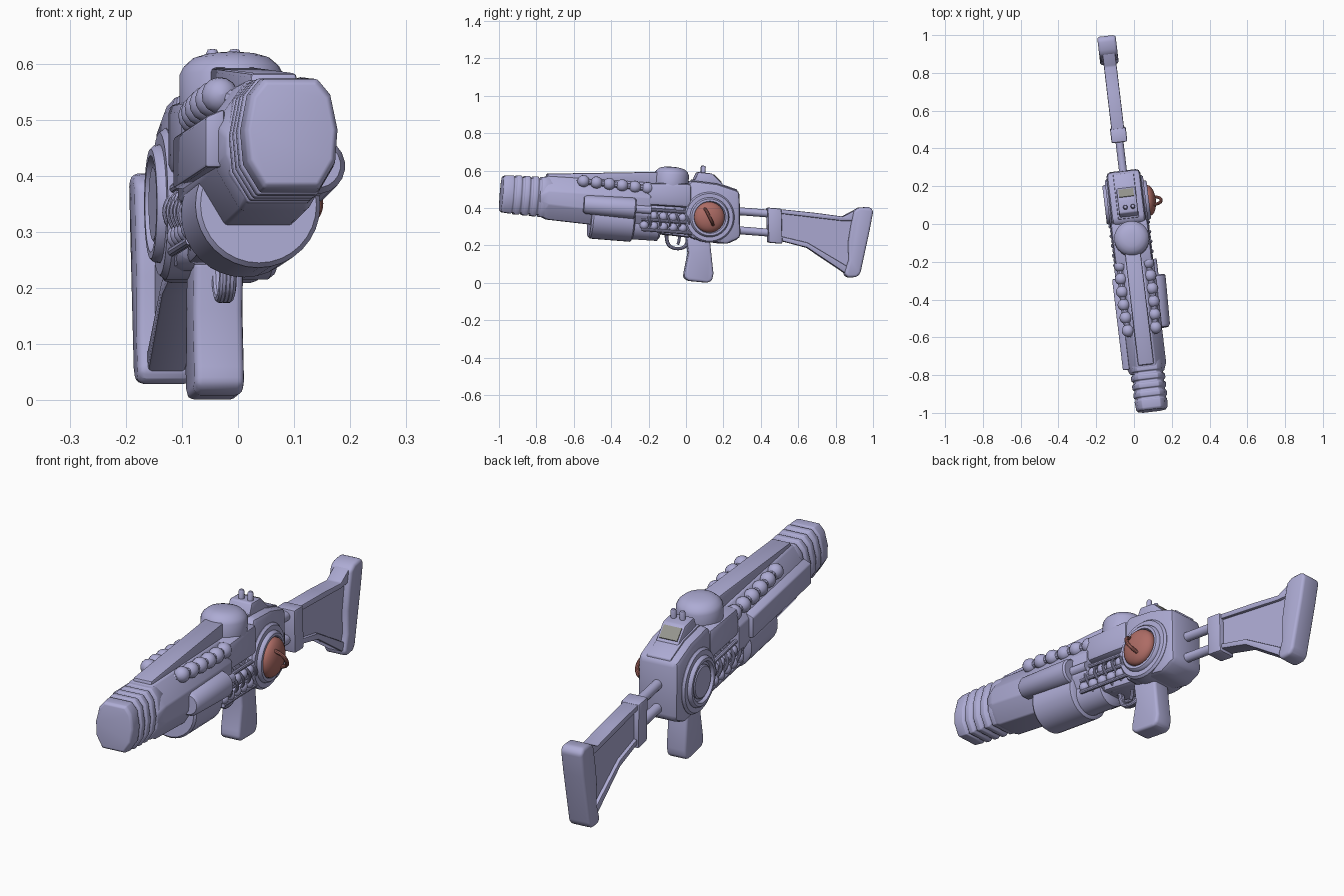
import bpy, bmesh, math
from mathutils import Vector as V, Matrix

if "Cube" in bpy.data.objects:
    bpy.data.objects.remove(bpy.data.objects["Cube"])

PITCH = math.radians(4.5)
AX = V((0, -math.cos(PITCH), math.sin(PITCH)))     # muzzle direction
UP = V((0, math.sin(PITCH), math.cos(PITCH)))
X = V((1, 0, 0))
PLACE = Matrix.Translation((-0.025, 0, 0)) @ Matrix.Rotation(math.radians(6.8), 4, 'Z')


def material(name, col):
    m = bpy.data.materials.new(name)
    m.diffuse_color = (*col, 1)
    m.use_nodes = True
    m.node_tree.nodes["Principled BSDF"].inputs["Base Color"].default_value = m.diffuse_color
    return m


BODY = material("blue_grey", (0.42, 0.41, 0.66))
RED = material("red", (0.42, 0.15, 0.13))
PANEL = material("panel", (0.3, 0.3, 0.27))


def finish(ob, bevel=0, mat=None, seg=2):
    bpy.context.collection.objects.link(ob)
    ob.matrix_world = PLACE
    if bevel:
        b = ob.modifiers.new("bevel", 'BEVEL')
        b.width, b.segments, b.limit_method = bevel, seg, 'ANGLE'
    ob.data.materials.append(mat or BODY)
    bpy.ops.object.select_all(action='DESELECT')
    ob.select_set(True)
    bpy.context.view_layer.objects.active = ob
    bpy.ops.object.convert(target='MESH')
    bpy.ops.object.shade_smooth_by_angle(angle=math.radians(35))
    return ob


def loft(name, rings, bevel=0, mat=None, seg=2):
    """Skin a list of equal-length point rings and cap both ends."""
    bm = bmesh.new()
    vs = [[bm.verts.new(p) for p in r] for r in rings]
    n = len(vs[0])
    for a, b in zip(vs, vs[1:]):
        for i in range(n):
            bm.faces.new((a[i], a[(i + 1) % n], b[(i + 1) % n], b[i]))
    bm.faces.new(vs[0])
    bm.faces.new(vs[-1])
    bmesh.ops.recalc_face_normals(bm, faces=bm.faces)
    me = bpy.data.meshes.new(name)
    bm.to_mesh(me)
    bm.free()
    return finish(bpy.data.objects.new(name, me), bevel, mat, seg)


def prism(name, pts, x0, x1, bevel=0.008, mat=None, seg=2):
    return loft(name, [[V((x, y, z)) for y, z in pts] for x in (x0, x1)], bevel, mat, seg)


def lathe(name, origin, axis, prof, n=32, mat=None, bevel=0):
    """prof is (distance along axis, radius)."""
    o, a = V(origin), V(axis).normalized()
    u = a.orthogonal().normalized()
    w = a.cross(u)
    ang = [2 * math.pi * i / n for i in range(n)]
    return loft(name, [[o + a * t + (u * math.cos(k) + w * math.sin(k)) * max(r, .0005) for k in ang]
                       for t, r in prof], bevel, mat)


def rod(name, a, b, r, n=16):
    a, b = V(a), V(b)
    return lathe(name, a, b - a, [(0, r), ((b - a).length, r)], n)


def ball(name, c, r, axis=AX):
    prof = [(-r * math.cos(k * math.pi / 8), r * math.sin(k * math.pi / 8)) for k in range(9)]
    return lathe(name, c, axis, prof, 14)


def tube(name, pts, r, mat=None):
    cu = bpy.data.curves.new(name, 'CURVE')
    cu.dimensions, cu.bevel_depth, cu.bevel_resolution = '3D', r, 3
    s = cu.splines.new('NURBS')
    s.points.add(len(pts) - 1)
    for p, q in zip(s.points, pts):
        p.co = (*q, 1)
    s.use_endpoint_u, s.order_u, s.resolution_u = True, 3, 6
    return finish(bpy.data.objects.new(name, cu), 0, mat)


def mirror_half(half):
    return half + [(-x, z) for x, z in reversed(half)]


# muzzle: ribbed collar with a softly faceted section
SECTION = mirror_half([(.05, .104), (.074, .075), (.087, .01), (.082, -.05), (.052, -.1)])


def muzzle_ring(y, s):
    c = V((.003, y, .395 - .079 * y))
    return [c + X * x * s + UP * z * s for x, z in SECTION]


steps = [(-.995, .88), (-.985, .96), (-.94, 1)]
for i in range(4):
    y = -.94 + i * .045
    steps += [(y + .004, .93), (y + .014, .93), (y + .018, 1.02 + .01 * i), (y + .041, 1.03 + .01 * i)]
steps.append((-.72, 1))
loft("muzzle", [muzzle_ring(y, s) for y, s in steps], .008)


# barrel body, octagonal, with a chamfered nose
def body_ring(y, top, bot, hw, tw):
    half = [(tw, top), (hw, top - .08), (hw, bot + .08), (tw + .01, bot)]
    return [V((x, y, z)) for x, z in mirror_half(half)]


loft("barrel_body", [body_ring(-.795, .55, .36, .09, .045), body_ring(-.75, .57, .338, .107, .05),
                     body_ring(-.2, .535, .275, .107, .05)], .006)
prism("top_spine", [(-.755, .53), (-.75, .583), (-.13, .593), (-.13, .5), (-.7, .52)], -.042, .042)
prism("rear_barrel", [(-.22, .535), (.02, .53), (.02, .40), (-.22, .415)], -.1, .1, .02)
prism("core", [(-.22, .45), (.02, .45), (.02, .24), (-.22, .27)], -.065, .065, .015)

# beaded hoses along both shoulders
for s, side in ((1, "right"), (-1, "left")):
    line = [V((s * (.074 + .006 * math.sin(i * .6)), -.56 + i * .069, .543 - i * .0075)) for i in range(6)]
    for p in line:
        ball(f"hose_bead_{side}", p, .033)
    tube(f"hose_{side}", [line[0] + V((-s * .03, -.04, -.01))] + line + [line[-1] + V((-s * .03, .06, 0))], .017)

# domed cap in front of the receiver
lathe("dome_cap", (.004, -.085, .48), UP, [(0, .086), (.02, .093), (.1, .093), (.115, .085), (.13, .068),
                                          (.137, .045), (.14, .02), (.14, 0)])

# underslung drums
lathe("lower_drum", (0, -.285, .33), AX, [(0, .1), (.008, .112), (.225, .112), (.235, .104), (.235, 0)], 32)
lathe("rear_drum", (0, -.14, .30), AX, [(0, .06), (.012, .078), (.15, .08)], 28)

# right tapered canister and left long box
lathe("side_canister", (.102, -.285, .397), AX, [(0, .05), (.008, .057), (.265, .05), (.28, .04)], 20)
rod("canister_pipe", (.1, -.29, .395), (.1, -.2, .388), .022)
loft("left_box", [[V((x, y, z + d)) for x, d in ((-.09, .055), (-.125, .04), (-.125, -.05), (-.09, -.05))]
                  for y, z in ((-.765, .465), (-.28, .427))], .006)

# open side cages filled with beads
for s, side in ((1, "right"), (-1, "left")):
    x = s * .09
    for dz in (0, -.055, -.11):
        rod(f"cage_bar_{side}", (x, -.25, .395 + dz), (x, .02, .375 + dz), .009, 10)
    for i in range(5):
        y = -.235 + i * .052
        for dz in (-.027, -.082):
            ball(f"cage_bead_{side}", (s * .082, y, .39 + dz - .075 * (y + .25)), .024)
        tube(f"cage_strap_{side}", [(s * .06, y + .01, .395), (s * .105, y + .016, .365),
                                    (s * .105, y + .036, .31), (s * .06, y + .04, .27)], .006)

# receiver block
prism("receiver", [(-.01, .51), (.02, .548), (.16, .53), (.28, .49), (.285, .24), (.21, .205),
                   (.02, .235), (-.01, .27)], -.09, .09, .022)
prism("receiver_top_plate", [(.03, .52), (.03, .552), (.16, .537), (.27, .498), (.27, .47)], -.055, .055, .005)

# sight base, posts and display panel
prism("sight_base", [(.025, .52), (.06, .592), (.135, .584), (.195, .525), (.19, .5)], -.047, .055, .008)
prism("display_panel", [(.143, .572), (.147, .578), (.187, .539), (.183, .533)], -.037, .043, 0, PANEL)
for x in (-.01, .03):
    lathe("sight_post", (x, .088, .575), UP, [(0, .012), (.042, .012), (.05, .008), (.051, 0)], 14)

# round side housings
for s, side in ((1, "right"), (-1, "left")):
    lathe(f"side_disc_{side}", (0, .115, .35), (s, 0, 0),
          [(0, .135), (.092, .135), (.102, .127), (.102, .106), (.112, .104), (.118, .098), (.118, .086),
           (.105, .08), (.105, 0)], 40)
lathe("left_inner_disc", (0, .115, .35), (-1, 0, 0), [(.1, .07), (.11, .07), (.114, .065), (.114, 0)], 32)

# red dome with its pull loop
lathe("red_dome", (0, .112, .35), X, [(.1, .082)] + [(.115 + .04 * math.sin(a * .157), .082 * math.cos(a * .157))
                                                    for a in range(11)], 32, RED)
tube("red_loop", [(.14, .085, .395), (.17, .09, .385), (.183, .1, .36), (.183, .113, .335),
                  (.165, .125, .315), (.13, .13, .305)], .008, RED)

# grip, trigger and guard
prism("grip", [(.0, .25), (.125, .235), (.132, .17), (.145, .05), (.138, .012), (.115, 0), (.01, .01),
               (-.012, .028), (-.008, .06), (.012, .16)], -.053, .036, .018, None, 3)
guard = [(0, -.105, .262), (0, -.105, .205), (0, -.06, .18), (0, -.01, .185), (0, .012, .22), (0, .01, .262)]
for x in (-.012, -.005, .002):
    tube("trigger_guard", [V(p) + X * x for p in guard], .009)
tube("trigger", [(0, -.04, .265), (0, -.03, .235), (0, -.045, .205)], .008)
prism("trigger_mount", [(-.13, .29), (.02, .29), (.02, .245), (-.13, .255)], -.04, .04)

# stock rods and collar
rod("stock_rod_upper", (0, .25, .385), (0, .47, .368), .021)
rod("stock_rod_lower", (0, .25, .283), (0, .47, .266), .021)
prism("stock_collar", [(.435, .402), (.51, .396), (.515, .208), (.44, .215)], -.042, .042, .008)

# stock: thin web, top and bottom rims, butt pad
prism("stock_web", [(.5, .385), (.86, .35), (.9, .36), (.88, .06), (.65, .205), (.5, .235)], -.02, .02, 0)
prism("stock_rim_top", [(.5, .394), (.7, .373), (.84, .354), (.91, .39), (.91, .33), (.84, .33), (.5, .37)],
      -.035, .033, .006)
prism("stock_rim_bottom", [(.5, .25), (.65, .215), (.87, .085), (.87, .04), (.65, .187), (.5, .226)],
      -.035, .033, .006)
prism("butt_pad", [(.9, .385), (.93, .402), (.985, .405), (1.005, .385), (.985, .28), (.935, .05), (.915, .03),
                   (.865, .028), (.848, .05), (.872, .12), (.87, .22), (.885, .31)], -.052, .046, .014, None, 3)
